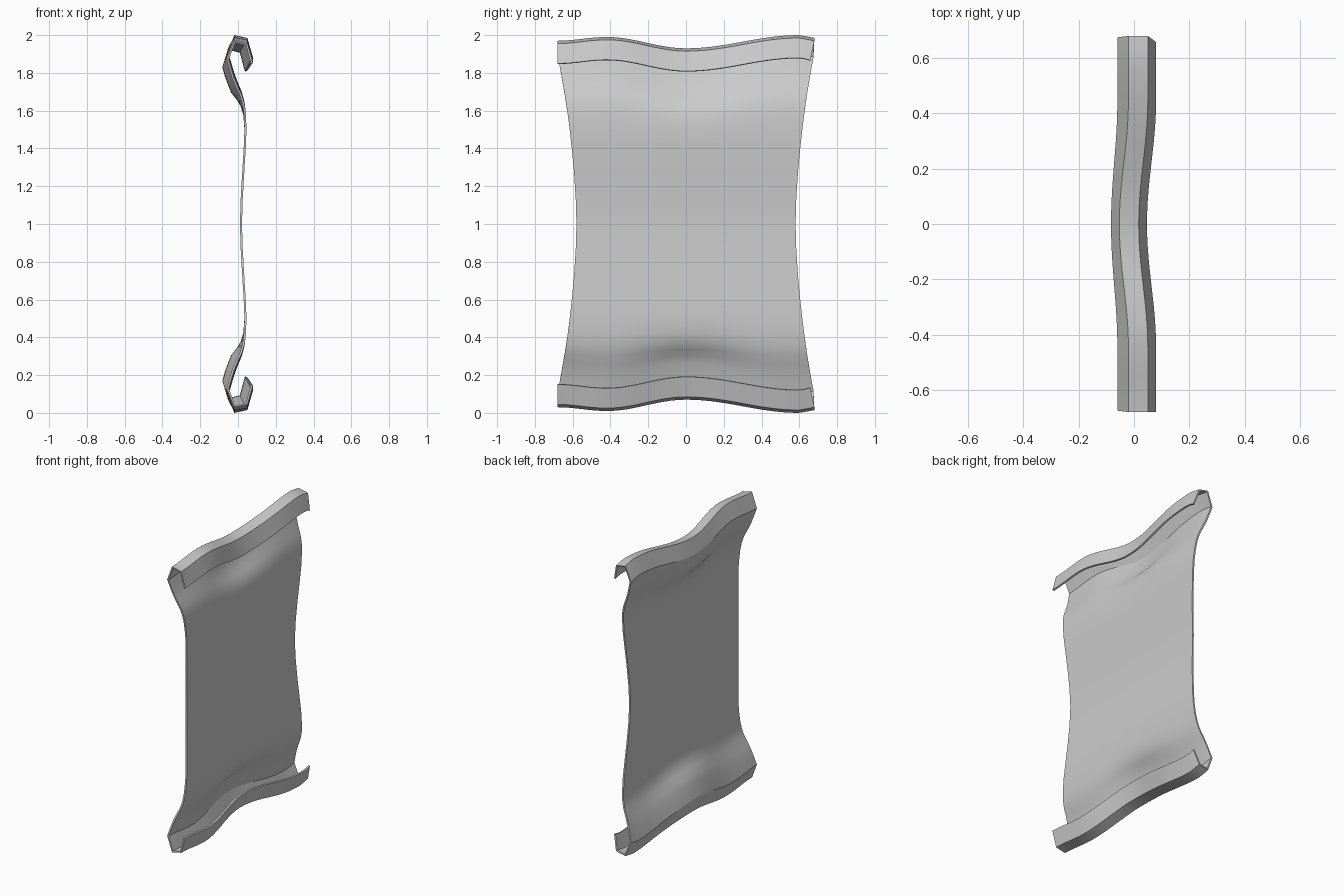
import bpy, bmesh, math

if "Cube" in bpy.data.objects:
    bpy.data.objects.remove(bpy.data.objects["Cube"])

grey = bpy.data.materials.new("plain_grey")
grey.use_nodes = True
colour = (0.6, 0.6, 0.6, 1)
grey.diffuse_color = colour
grey.node_tree.nodes["Principled BSDF"].inputs["Base Color"].default_value = colour

# Upper half of the section (x, z): curled lip first, then down to the middle
CURL = [(0.08, 1.87), (0.05, 1.975), (-0.02, 1.99), (-0.06, 1.89)]
SHEET = [(-0.046, 1.84), (-0.031, 1.79), (-0.012, 1.74), (0.01, 1.69), (0.024, 1.64),
         (0.031, 1.58), (0.034, 1.5), (0.03, 1.4), (0.022, 1.27), (0.014, 1.13), (0.01, 1.0)]
UPPER = CURL + SHEET
LOWER = [(x, 2 - z) for x, z in reversed(UPPER[:-1])]
SECTION = UPPER + LOWER

# Turning points of the wavy lip (y, rise)
WAVE = [(-0.68, -0.02), (-0.42, 0.0), (0.0, -0.06), (0.6, 0.01), (0.68, -0.005)]
COLUMNS = 32


def ease(t):
    t = min(max(t, 0), 1)
    return (1 - math.cos(math.pi * t)) / 2


def rise(y):
    for (y0, r0), (y1, r1) in zip(WAVE, WAVE[1:]):
        if y <= y1:
            return r0 + (r1 - r0) * ease((y - y0) / (y1 - y0))
    return WAVE[-1][1]


def place(index, u):
    """Point on the sheet: section index and -1..1 across the width."""
    x, z = SECTION[index]
    height = abs(z - 1)
    side = 1 if z >= 1 else -1
    in_curl = min(index, len(SECTION) - 1 - index) < 3
    width = 0.68 if in_curl else 0.58 + 0.095 * (height / 0.89) ** 1.7
    if index in (0, len(SECTION) - 1) and u > 0:
        width = 0.68 - 0.022 * u ** 8
    y = width * u
    fade = ease((height - 0.52) / 0.33)
    bump = ease(1 - abs(y) / 0.45)
    shift = 0.033 * bump * (0.7 if x < -0.03 else 1)
    return (x - shift * fade, y, 1 + side * (height + rise(y) * fade))


# Sheet with a curled lip at both ends
bm = bmesh.new()
rows = [[bm.verts.new(place(i, 2 * j / COLUMNS - 1)) for j in range(COLUMNS + 1)]
        for i in range(len(SECTION))]
for a, b in zip(rows, rows[1:]):
    for j in range(COLUMNS):
        bm.faces.new((a[j], a[j + 1], b[j + 1], b[j]))
bm.normal_update()
# The outer side of the curl faces -x along the flat sheet
middle = min(bm.faces, key=lambda f: abs(f.calc_center_median().z - 1))
if middle.normal.x > 0:
    bmesh.ops.reverse_faces(bm, faces=bm.faces[:])
mesh = bpy.data.meshes.new("curled_sheet")
bm.to_mesh(mesh)
bm.free()
mesh.materials.append(grey)
sheet = bpy.data.objects.new("curled_sheet", mesh)
bpy.context.collection.objects.link(sheet)

# Thin wall, growing inwards
bpy.context.view_layer.objects.active = sheet
sheet.select_set(True)
wall = sheet.modifiers.new("wall", 'SOLIDIFY')
wall.thickness = 0.011
wall.offset = -1
bpy.ops.object.modifier_apply(modifier=wall.name)
bpy.ops.object.shade_smooth_by_angle(angle=math.radians(30))
